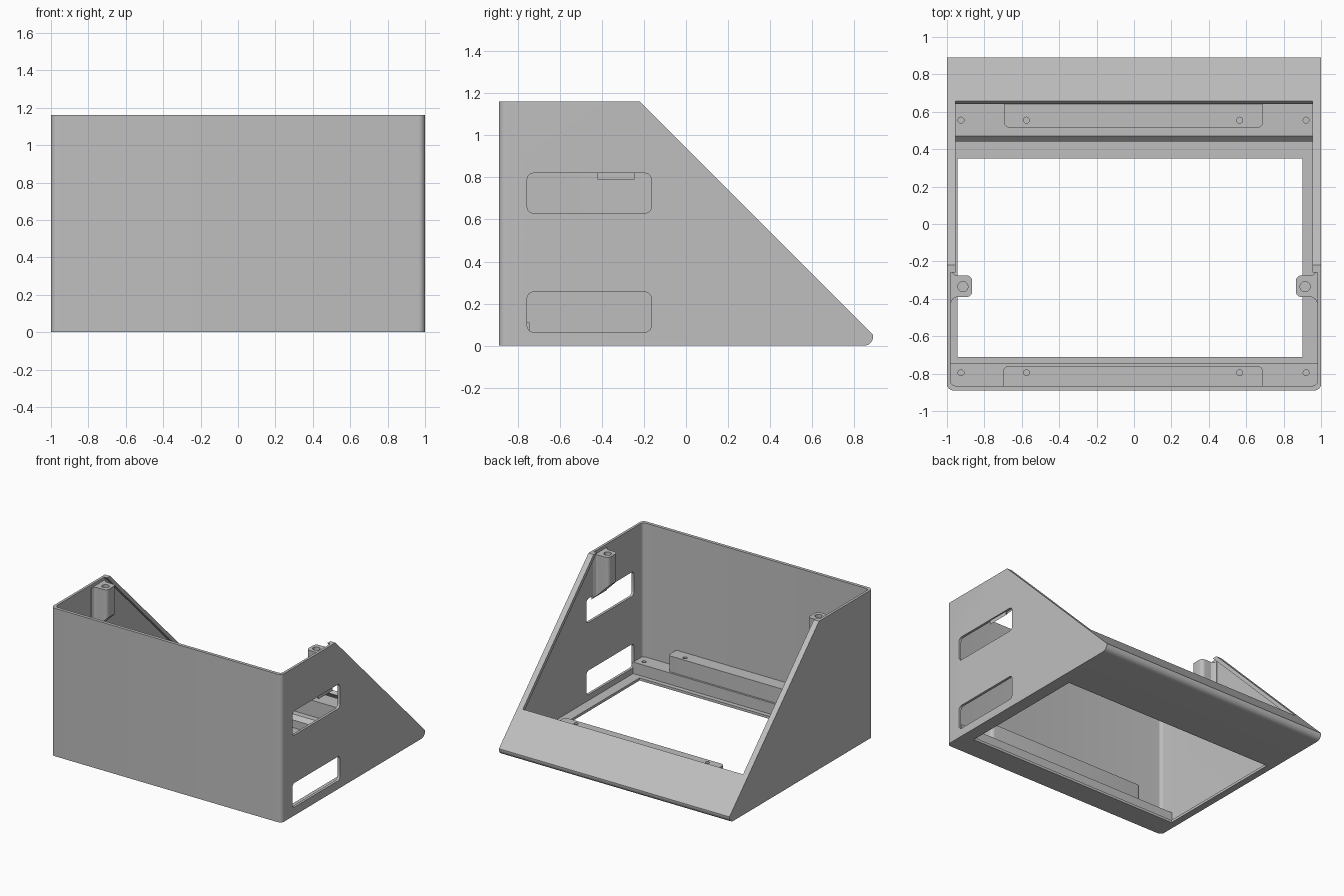
import bpy, bmesh
from mathutils import Vector

cube = bpy.data.objects.get("Cube")
if cube:
    bpy.data.objects.remove(cube, do_unlink=True)

grey = bpy.data.materials.new("light_grey_plastic")
grey.use_nodes = True
colour = (0.52, 0.52, 0.52, 1)
grey.diffuse_color = colour
grey.node_tree.nodes["Principled BSDF"].inputs["Base Color"].default_value = colour


def prism(name, pts, axis, lo, hi, rounds=()):
    """Extrude a 2D outline along an axis; rounds = (edge test, radius) pairs."""
    place = {"x": lambda p, t: (t, p[0], p[1]),
             "y": lambda p, t: (p[0], t, p[1]),
             "z": lambda p, t: (p[0], p[1], t)}[axis]
    bm = bmesh.new()
    a, b = [[bm.verts.new(place(p, t)) for p in pts] for t in (lo, hi)]
    bm.faces.new(a)
    bm.faces.new(b)
    n = len(pts)
    for i in range(n):
        j = (i + 1) % n
        bm.faces.new((a[i], a[j], b[j], b[i]))
    bmesh.ops.recalc_face_normals(bm, faces=bm.faces)
    for test, radius in rounds:
        edges = [e for e in bm.edges if test(e.verts[0].co, e.verts[1].co)]
        bmesh.ops.bevel(bm, geom=edges, offset=radius, segments=6,
                        profile=0.5, affect="EDGES")
    mesh = bpy.data.meshes.new(name)
    bm.to_mesh(mesh)
    bm.free()
    mesh.materials.append(grey)
    obj = bpy.data.objects.new(name, mesh)
    bpy.context.collection.objects.link(obj)
    return obj


def rect(a0, a1, b0, b1):
    return [(a0, b0), (a1, b0), (a1, b1), (a0, b1)]


def activate(obj):
    bpy.ops.object.select_all(action="DESELECT")
    obj.select_set(True)
    bpy.context.view_layer.objects.active = obj


def cut(obj, cutter):
    mod = obj.modifiers.new("cut", "BOOLEAN")
    mod.operation = "DIFFERENCE"
    mod.solver = "EXACT"
    mod.object = cutter
    activate(obj)
    bpy.ops.object.modifier_apply(modifier=mod.name)
    bpy.data.objects.remove(cutter, do_unlink=True)


def drill(obj, x, y, radius, lo, hi):
    bm = bmesh.new()
    bmesh.ops.create_cone(bm, cap_ends=True, segments=24, radius1=radius,
                          radius2=radius, depth=hi - lo)
    bmesh.ops.translate(bm, verts=bm.verts, vec=(x, y, (lo + hi) / 2))
    mesh = bpy.data.meshes.new("drill")
    bm.to_mesh(mesh)
    bm.free()
    mesh.materials.append(grey)
    tool = bpy.data.objects.new("drill", mesh)
    bpy.context.collection.objects.link(tool)
    cut(obj, tool)


def along(axis, where=lambda c: True):
    """Edge test: edge runs along the axis and its midpoint passes."""
    k = "xyz".index(axis)

    def test(p, q):
        d = q - p
        return abs(d[k]) > 0.999 * d.length and where((p + q) / 2)
    return test


# Outer shell with sloped back
TOP, FRONT, BACK = 1.16, -0.89, 0.89
shell = prism("enclosure_shell",
              [(FRONT, 0), (BACK, 0), (BACK, 0.05), (-0.22, TOP), (FRONT, TOP)],
              "x", -1, 1,
              [(along("z", lambda c: c.y < FRONT + 0.01), 0.035),
               (along("x", lambda c: c.y > 0.8 and c.z < 0.01), 0.045)])

# Hollow inside, open at the top
cut(shell, prism("cavity",
                 [(-0.865, 0.02), (0.84, 0.02), (0.84, 0.06), (-0.26, TOP),
                  (-0.4, 1.3), (-0.865, 1.3)], "x", -0.98, 0.98,
                 [(along("z", lambda c: c.y < -0.86), 0.025)]))

# Sloped opening, leaving a narrow rim on each side
cut(shell, prism("slope_opening",
                 [(0.76, 0.385), (0.658, 0.283), (0.645, 0.27), (0.622, 0.22),
                  (0.58, 0.25), (-0.5, 1.33), (-0.3, 1.45)], "x", -0.955, 0.955))

# Floor opening
cut(shell, prism("floor_opening", rect(-0.945, 0.9, -0.71, 0.35), "z", -0.1, 0.1))

# Two rounded windows in the left wall
for z in (0.065, 0.63):
    cut(shell, prism("window", rect(-0.755, -0.165, z, z + 0.19), "x", 0.9, 1.1,
                     [(along("x"), 0.03)]))

# Mounting ledges with raised central tabs and screw holes
front_ledge = prism("front_ledge", rect(-0.875, -0.745, 0.01, 0.11),
                    "x", -0.985, 0.985)
back_ledge = prism("back_ledge",
                   [(0.44, 0.01), (0.8, 0.01), (0.8, 0.09), (0.78, 0.11),
                    (0.47, 0.11), (0.44, 0.08)], "x", -0.985, 0.985)
front_tab = prism("front_tab", rect(-0.7, 0.69, -0.875, -0.76), "z", 0.1, 0.235,
                  [(along("z", lambda c: c.y > -0.8), 0.03)])
back_tab = prism("back_tab", rect(-0.695, 0.69, 0.515, 0.645), "z", 0.1, 0.235,
                 [(along("z", lambda c: c.y < 0.55), 0.03)])
for ledge, tab, y in ((front_ledge, front_tab, -0.795), (back_ledge, back_tab, 0.555)):
    for x in (-0.925, 0.92):
        drill(ledge, x, y, 0.016, 0.04, 0.2)
    for x in (-0.575, 0.565):
        drill(tab, x, y, 0.016, 0.13, 0.3)

# Screw bosses on the side walls, with sloped undersides
bosses = []
for side, label in ((1, "left"), (-1, "right")):
    outline = [(0.99, -0.42), (0.978, -0.42), (0.968, -0.4), (0.95, -0.39),
               (0.865, -0.39), (0.865, -0.275), (0.95, -0.275),
               (0.968, -0.265), (0.978, -0.245), (0.99, -0.245)]
    boss = prism(label + "_screw_boss", [(side * x, y) for x, y in outline],
                 "z", 0.8, 1.135,
                 [(along("z", lambda c: abs(c.x) < 0.87), 0.03)])
    for v in boss.data.vertices:
        if v.co.z < 0.9:
            v.co.z += 0.98 - abs(v.co.x)
    drill(boss, side * 0.915, -0.335, 0.027, 0.95, 1.3)
    bosses.append(boss)

for obj in [shell, front_ledge, back_ledge, front_tab, back_tab] + bosses:
    activate(obj)
    bpy.ops.object.shade_smooth_by_angle(angle=0.5)
